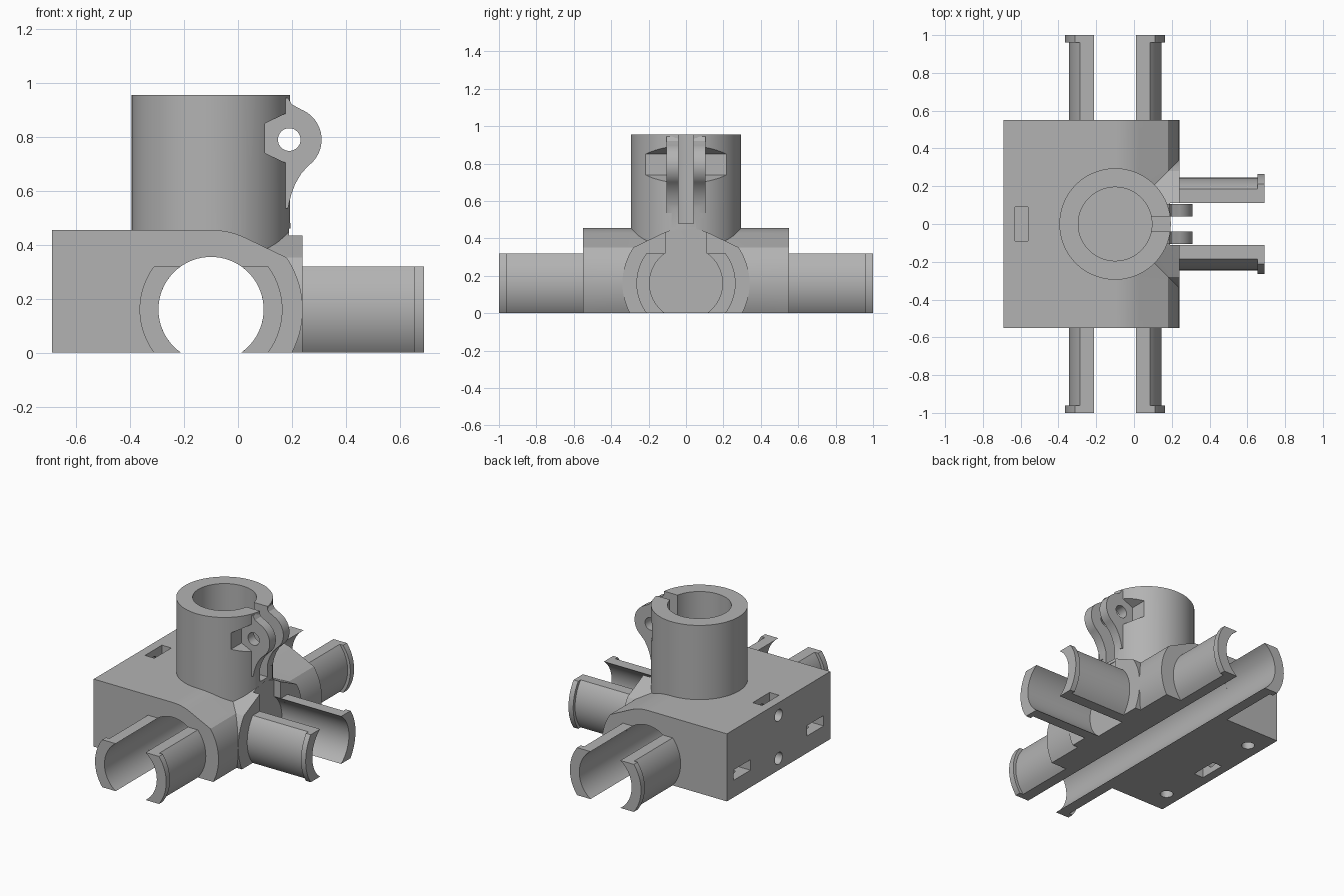
import bpy, bmesh, math
from mathutils import Matrix, Vector

if "Cube" in bpy.data.objects:
    bpy.data.objects.remove(bpy.data.objects["Cube"])

grey = bpy.data.materials.new("plain grey")
grey.use_nodes = True
grey.diffuse_color = (0.45, 0.45, 0.45, 1)
grey.node_tree.nodes["Principled BSDF"].inputs["Base Color"].default_value = (0.45, 0.45, 0.45, 1)

CX, AXIS = -0.10, 0.16          # tower centre in x, pipe axis height
BORE, HOUSING = 0.195, 0.34     # pipe bore and outer housing radii
TOP = 0.455

# Maps from (profile u, profile v, depth) to model space
ALONG_Y = lambda u, v, d: Vector((u, d, v))
ALONG_X = lambda u, v, d: Vector((d, u, v))
ALONG_Z = lambda u, v, d: Vector((u, v, d))


def prism(name, points, start, end, place):
    """Extrude a closed outline between two depths."""
    bm = bmesh.new()
    low = [bm.verts.new(place(u, v, start)) for u, v in points]
    high = [bm.verts.new(place(u, v, end)) for u, v in points]
    bm.faces.new(low)
    bm.faces.new(high[::-1])
    n = len(points)
    for i in range(n):
        j = (i + 1) % n
        bm.faces.new((low[j], low[i], high[i], high[j]))
    bmesh.ops.recalc_face_normals(bm, faces=bm.faces)
    mesh = bpy.data.meshes.new(name)
    bm.to_mesh(mesh)
    bm.free()
    mesh.materials.append(grey)
    obj = bpy.data.objects.new(name, mesh)
    bpy.context.collection.objects.link(obj)
    return obj


def arc(u, v, r, a, b, steps=16):
    """Points along an arc, angles in degrees."""
    angles = [math.radians(a + (b - a) * i / steps) for i in range(steps + 1)]
    return [(u + r * math.cos(t), v + r * math.sin(t)) for t in angles]


def circle(u, v, r, steps=72):
    return arc(u, v, r, 0, 360, steps)[:-1]


def rect(u0, u1, v0, v1):
    return [(u0, v0), (u1, v0), (u1, v1), (u0, v1)]


def combine(target, tool, operation):
    """Apply a boolean and discard the tool."""
    tool.hide_render = True
    mod = target.modifiers.new("boolean", 'BOOLEAN')
    mod.operation, mod.solver, mod.object = operation, 'EXACT', tool
    bpy.context.view_layer.objects.active = target
    bpy.ops.object.modifier_apply(modifier=mod.name)
    bpy.data.objects.remove(tool)


def smooth(obj):
    bpy.ops.object.select_all(action='DESELECT')
    obj.select_set(True)
    bpy.context.view_layer.objects.active = obj
    bpy.ops.object.shade_smooth_by_angle(angle=math.radians(30))


# Rounded, chamfered shoulder shared by both pipe housings
foot = math.degrees(math.asin(AXIS / HOUSING))


def shoulder(c):
    return (arc(c, AXIS, HOUSING, -foot, 34.5)
            + arc(c, AXIS, TOP - AXIS, 65, 90, 8))


# Base block with its shoulder, running along y
body = prism("pipe_joint_body", [(-0.69, 0)] + shoulder(CX) + [(-0.69, TOP)],
             -0.55, 0.55, ALONG_Y)

# Cross housing along x
half = shoulder(0)
cross = half + [(-u, v) for u, v in half[-2::-1]]
combine(body, prism("cross_housing", cross, CX, 0.24, ALONG_X), 'UNION')

# Tower, and the pockets in its sides
tower = prism("tower", circle(CX, 0, 0.295, 96), 0.3, 0.955, ALONG_Z)
pocket = [(0.10, 0.74), (0.30, 0.645), (0.30, 0.945), (0.10, 0.85)]
for side in (-1, 1):
    combine(tower, prism("pocket", pocket, side * 0.105, side * 0.4, ALONG_Y), 'DIFFERENCE')

# Clamp ear, split later by the slit
ear = ([(0.10, 0.94), (0.185, 0.945), (0.20, 0.92), (0.225, 0.907)]
       + arc(0.19, 0.79, 0.12, 68, -52, 24)
       + [(0.235, 0.665), (0.212, 0.625), (0.197, 0.585), (0.185, 0.535), (0.10, 0.535)])
combine(tower, prism("clamp_ear", ear, -0.105, 0.105, ALONG_Y), 'UNION')
combine(body, tower, 'UNION')

# Bores, slots and clamp openings
cuts = [
    (circle(CX, AXIS, BORE), -0.7, 0.7, ALONG_Y),
    (circle(0, AXIS, BORE), 0.19, 0.6, ALONG_X),
    (rect(-0.11, 0.11, AXIS, 0.46), 0.19, 0.26, ALONG_X),
    (circle(CX, 0, BORE), TOP, 1.1, ALONG_Z),
    (rect(0.0, 0.5, -0.04, 0.04), 0.48, 1.1, ALONG_Z),
    (circle(0.19, 0.79, 0.042, 32), -0.3, 0.3, ALONG_Y),
    # nut slots in the top and underside
    (rect(-0.63, -0.56, -0.09, 0.09), 0.30, 0.6, ALONG_Z),
    (rect(-0.63, -0.56, -0.09, 0.09), -0.1, 0.15, ALONG_Z),
]
# Bolt holes and nut slots on the flat side
for z in (0.08, 0.37):
    cuts.append((circle(0, z, 0.04, 32), -0.8, -0.5, ALONG_X))
for y in (-0.39, 0.39):
    cuts.append((rect(y - 0.09, y + 0.09, 0.115, 0.185), -0.8, -0.5, ALONG_X))
    cuts.append((circle(-0.59, y, 0.04, 32), -0.1, 0.25, ALONG_Z))
for outline, start, end, place in cuts:
    combine(body, prism("cutter", outline, start, end, place), 'DIFFERENCE')
smooth(body)


def jaw(centre, side, radius):
    """Ring section cut flat above and below."""
    a = math.degrees(math.asin(AXIS / BORE))
    b = math.degrees(math.asin(AXIS / radius))
    ring = arc(0, 0, BORE, -a, a, 24) + arc(0, 0, radius, b, -b, 24)
    return [(centre + side * u, AXIS + v) for u, v in ring]


# Curved snap jaws with a raised lip at the end
for label, centre, place, start, neck, end in (
        ("front", CX, ALONG_Y, -0.55, -0.96, -1.0),
        ("back", CX, ALONG_Y, 0.55, 0.96, 1.0),
        ("left", 0, ALONG_X, 0.24, 0.655, 0.69)):
    for side, part in ((-1, "a"), (1, "b")):
        smooth(prism(f"{label}_jaw_{part}", jaw(centre, side, 0.245), start, neck, place))
        smooth(prism(f"{label}_jaw_lip_{part}", jaw(centre, side, 0.265), neck, end, place))
